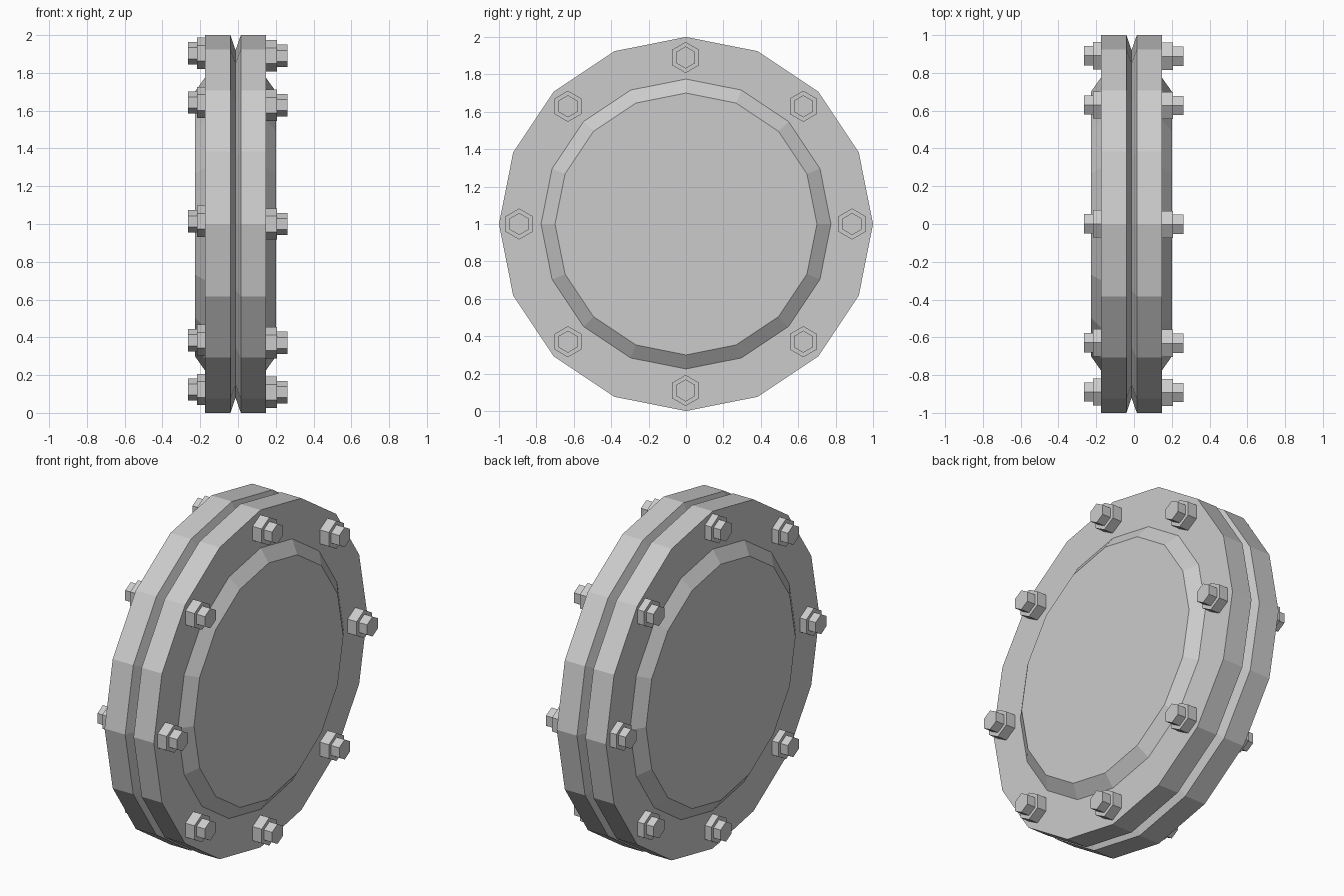
import bpy, bmesh
from math import sin, cos, pi

if "Cube" in bpy.data.objects:
    bpy.data.objects.remove(bpy.data.objects["Cube"])


def lathe(name, profile, sides, cy=0.0, cz=1.0, turn=0.0):
    """Revolve (x, radius) points round an x-aligned axis, with flat end caps."""
    bm = bmesh.new()
    rings = []
    for x, r in profile:
        angles = [turn + 2 * pi * i / sides for i in range(sides)]
        rings.append([bm.verts.new((x, cy + r * sin(a), cz + r * cos(a))) for a in angles])
    for a, b in zip(rings, rings[1:]):
        for i in range(sides):
            j = (i + 1) % sides
            bm.faces.new((a[i], a[j], b[j], b[i]))
    bm.faces.new(rings[0])
    bm.faces.new(rings[-1])
    bmesh.ops.recalc_face_normals(bm, faces=bm.faces)
    mesh = bpy.data.meshes.new(name)
    bm.to_mesh(mesh)
    bm.free()
    obj = bpy.data.objects.new(name, mesh)
    bpy.context.collection.objects.link(obj)
    return obj


# Paired flanges with a V groove and raised chamfered covers
lathe("flange_body", [
    (-0.228, 0.70), (-0.175, 0.775), (-0.175, 1.0), (-0.04, 1.0),
    (-0.013, 0.92), (0.015, 1.0), (0.148, 1.0), (0.148, 0.775), (0.201, 0.70),
], 16)

# Eight bolts: a wide nut and a narrower hexagonal end on each face
for i in range(8):
    a = 2 * pi * i / 8
    y, z = 0.89 * sin(a) - 0.002, 1.0 + 0.89 * cos(a)
    lathe(f"right_bolt_{i + 1}", [
        (0.14, 0.083), (0.207, 0.083), (0.207, 0.059), (0.261, 0.059)], 6, y, z)
    lathe(f"left_bolt_{i + 1}", [
        (-0.264, 0.059), (-0.217, 0.059), (-0.217, 0.083), (-0.168, 0.083)],
        6, y + 0.003, z + 0.014)
